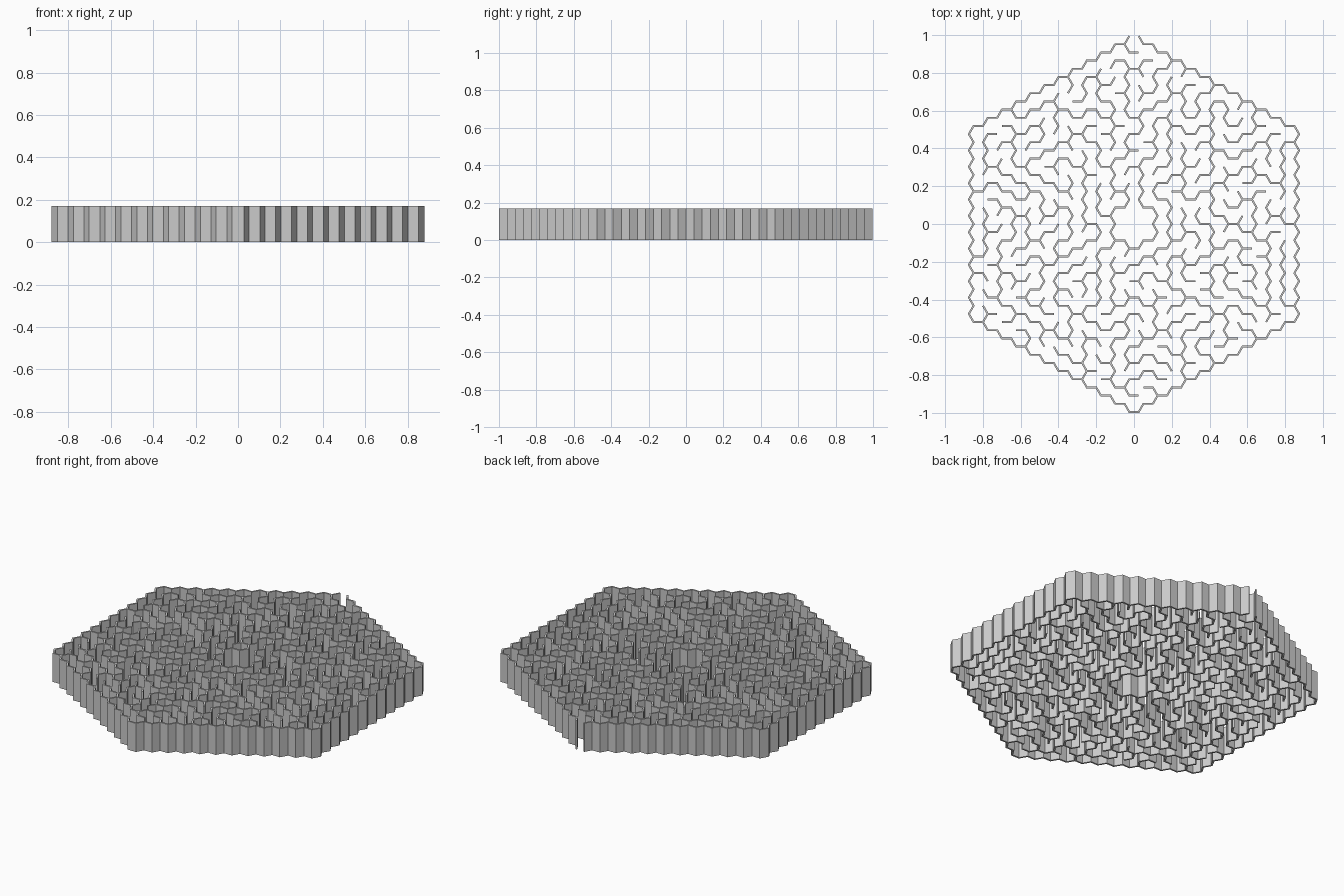
import bpy, bmesh, random
from math import sqrt, sin, pi, atan2, cos

if "Cube" in bpy.data.objects:
    bpy.data.objects.remove(bpy.data.objects["Cube"])

RINGS = 11            # cell rings around the centre cell
THICK = 0.010         # wall thickness
HEIGHT = 0.17
SIDE = (1 - THICK / 2) / ((RINGS + 0.5) * sqrt(3))   # hexagon cell side
random.seed(7)

NEIGHBOURS = [(1, 0), (0, 1), (-1, 1), (-1, 0), (0, -1), (1, -1)]
CORNERS = [(2, 0), (1, 1), (-1, 1), (-2, 0), (-1, -1), (1, -1)]


def ring(cell):
    q, r = cell
    return max(abs(q), abs(r), abs(q + r))


def edge(cell, i):
    # wall i of a cell as a pair of integer lattice corners
    q, r = cell
    pts = [(3 * q + dx, 2 * r + q + dy)
           for dx, dy in (CORNERS[i], CORNERS[(i + 1) % 6])]
    return tuple(sorted(pts))


def position(key):
    return key[0] * SIDE / 2, key[1] * SIDE * sqrt(3) / 2


# Every cell starts closed
span = range(-RINGS, RINGS + 1)
cells = {(q, r) for q in span for r in span if ring((q, r)) <= RINGS}
walls = {edge(c, i) for c in cells for i in range(6)}

# Open room of seven cells in the middle
room = [c for c in cells if ring(c) <= 1]
for c in room:
    for i, (dq, dr) in enumerate(NEIGHBOURS):
        if ring((c[0] + dq, c[1] + dr)) <= 1:
            walls.discard(edge(c, i))

# Carve the passages by a depth-first walk, and open the entrance at the back
visited = set(room)
stack = [(0, 1)]
while stack:
    c = stack[-1]
    options = [i for i, (dq, dr) in enumerate(NEIGHBOURS)
               if (c[0] + dq, c[1] + dr) in cells - visited]
    if not options:
        stack.pop()
        continue
    i = random.choice(options)
    n = (c[0] + NEIGHBOURS[i][0], c[1] + NEIGHBOURS[i][1])
    walls.discard(edge(c, i))
    visited.add(n)
    stack.append(n)
walls.discard(edge((0, RINGS), 1))

# Which walls meet at each corner, sorted by direction
links = {}
for a, b in sorted(walls):
    links.setdefault(a, []).append(b)
    links.setdefault(b, []).append(a)


def heading(a, b):
    (ax, ay), (bx, by) = position(a), position(b)
    return atan2(by - ay, bx - ax)


bm = bmesh.new()


def column(x, y):
    return bm.verts.new((x, y, 0)), bm.verts.new((x, y, HEIGHT))


# Mitred joints: right and left vertical edge of each wall end
right, left = {}, {}
for a, ends in links.items():
    ends.sort(key=lambda b: heading(a, b))
    x, y = position(a)
    if len(ends) == 1:
        t = heading(a, ends[0])
        for side, store in ((1, left), (-1, right)):
            u = t + side * pi / 2
            store[a, ends[0]] = column(x + cos(u) * THICK / 2, y + sin(u) * THICK / 2)
        l, r = left[a, ends[0]], right[a, ends[0]]
        bm.faces.new((l[0], r[0], r[1], l[1]))
        continue
    posts = []
    for k, b in enumerate(ends):
        nxt = ends[(k + 1) % len(ends)]
        gap = (heading(a, nxt) - heading(a, b)) % (2 * pi)
        u = heading(a, b) + gap / 2
        d = THICK / 2 / sin(gap / 2)
        post = column(x + cos(u) * d, y + sin(u) * d)
        left[a, b] = right[a, nxt] = post
        posts.append(post)
    if len(posts) == 3:
        bm.faces.new([p[1] for p in posts])
        bm.faces.new([p[0] for p in reversed(posts)])

# Wall panels between the joints
for a, b in sorted(walls):
    p = [right[a, b], left[b, a], right[b, a], left[a, b]]
    bm.faces.new([v[1] for v in p])
    bm.faces.new([v[0] for v in reversed(p)])
    for s, e in ((p[0], p[1]), (p[2], p[3])):
        bm.faces.new((s[0], e[0], e[1], s[1]))

bmesh.ops.recalc_face_normals(bm, faces=bm.faces)
mesh = bpy.data.meshes.new("maze_walls")
bm.to_mesh(mesh)
bm.free()
bpy.context.collection.objects.link(bpy.data.objects.new("maze_walls", mesh))
